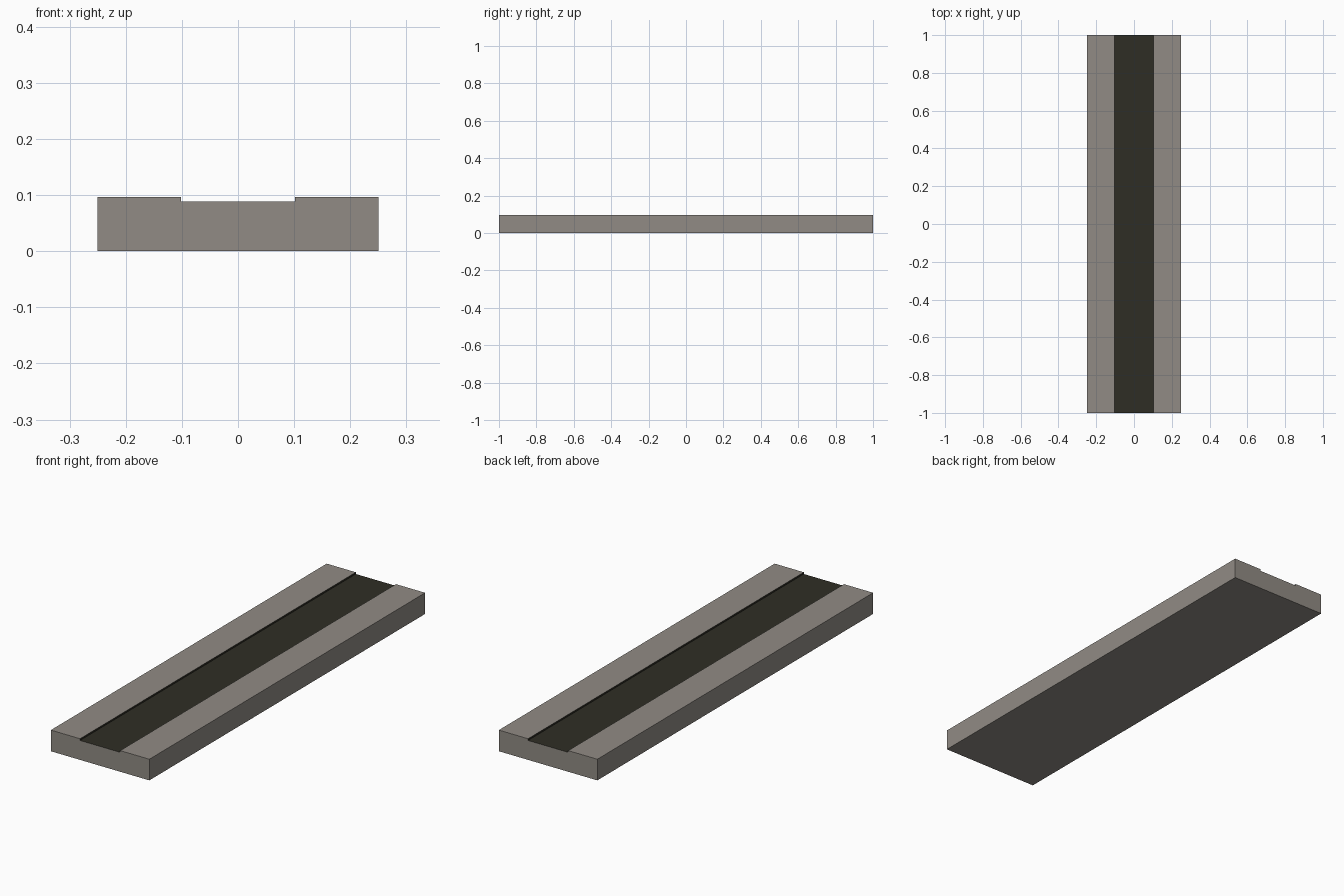
import bpy, bmesh

if "Cube" in bpy.data.objects:
    bpy.data.objects.remove(bpy.data.objects["Cube"])

HALF_W, HALF_L = 0.25, 1.0
TOP, FLOOR, CHANNEL = 0.097, 0.089, 0.102


def material(name, rgb):
    mat = bpy.data.materials.new(name)
    mat.diffuse_color = (*rgb, 1.0)
    mat.use_nodes = True
    mat.node_tree.nodes["Principled BSDF"].inputs["Base Color"].default_value = mat.diffuse_color
    return mat


# Half cross-section of the slab, mirrored to give the full channel profile
half = [(HALF_W, 0), (HALF_W, TOP), (CHANNEL, TOP), (CHANNEL, FLOOR)]
profile = half + [(-x, z) for x, z in reversed(half)]

# Extrude the profile along y
bm = bmesh.new()
end = bm.faces.new([bm.verts.new((x, -HALF_L, z)) for x, z in profile])
extruded = bmesh.ops.extrude_face_region(bm, geom=[end], use_keep_orig=True)
verts = [v for v in extruded["geom"] if isinstance(v, bmesh.types.BMVert)]
bmesh.ops.translate(bm, verts=verts, vec=(0, 2 * HALF_L, 0))
bmesh.ops.recalc_face_normals(bm, faces=bm.faces[:])

# Dark channel floor and walls, grey everywhere else
for f in bm.faces:
    c = f.calc_center_median()
    in_channel = abs(c.x) < CHANNEL + 0.001 and c.z > FLOOR - 0.001
    f.material_index = 1 if in_channel and abs(f.normal.y) < 0.5 else 0

mesh = bpy.data.meshes.new("channel_slab")
bm.to_mesh(mesh)
bm.free()
mesh.materials.append(material("warm grey stone", (0.283, 0.260, 0.233)))
mesh.materials.append(material("dark olive channel", (0.028, 0.027, 0.018)))
slab = bpy.data.objects.new("channel_slab", mesh)
bpy.context.collection.objects.link(slab)
